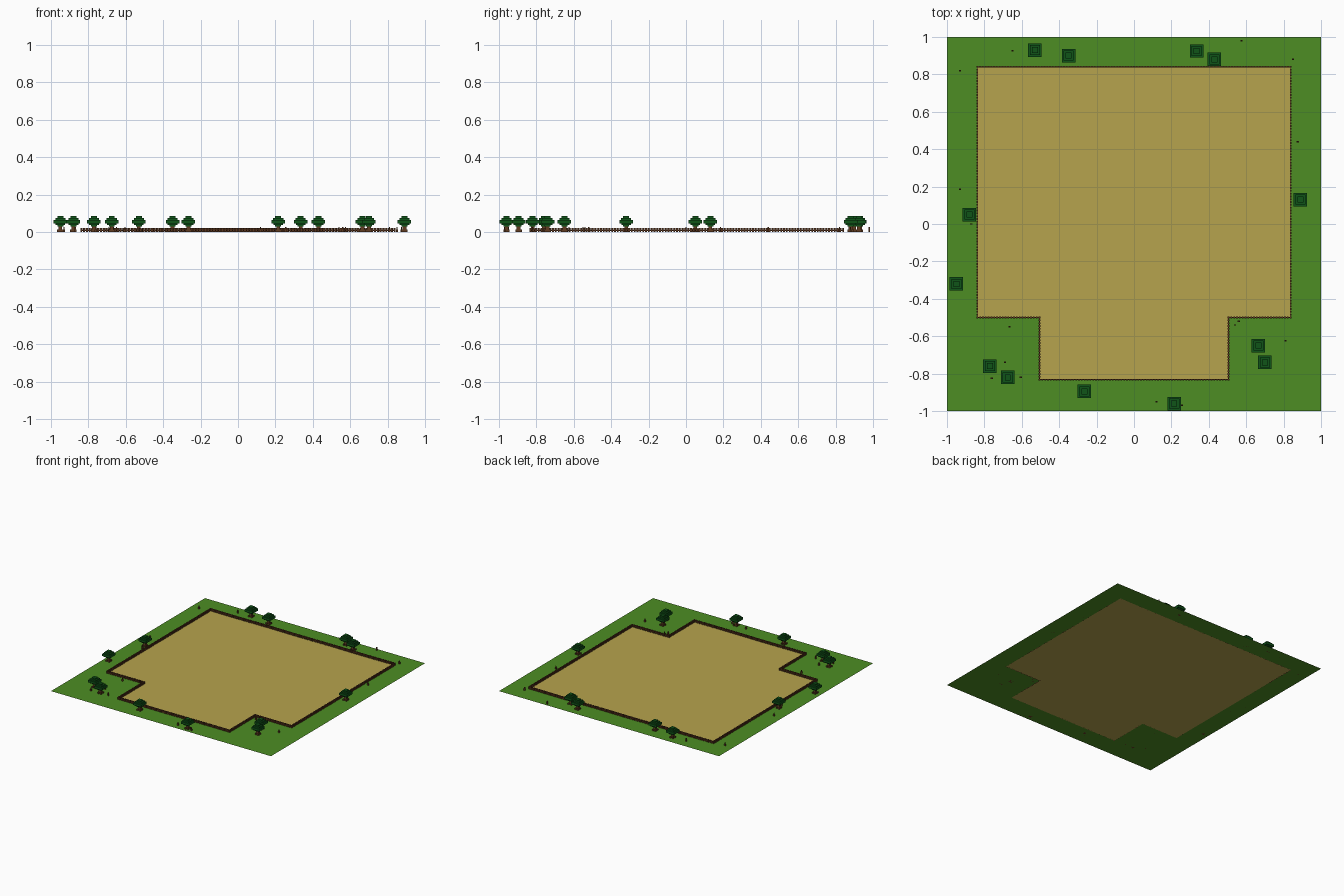
import bpy, bmesh, math
from mathutils import Matrix, Vector

if "Cube" in bpy.data.objects:
    bpy.data.objects.remove(bpy.data.objects["Cube"])


def material(name, rgb):
    m = bpy.data.materials.new(name)
    m.diffuse_color = (*rgb, 1)
    m.use_nodes = True
    m.node_tree.nodes["Principled BSDF"].inputs["Base Color"].default_value = m.diffuse_color
    return m


GRASS = material("grass green", (0.074, 0.27, 0.017))
SAND = material("sand tan", (0.47, 0.37, 0.075))
WOOD = material("fence brown", (0.10, 0.035, 0.013))
BARK = material("bark brown", (0.12, 0.045, 0.015))
LEAF = material("leaf green", (0.005, 0.09, 0.009))


def finish(name, bm, *mats):
    me = bpy.data.meshes.new(name)
    bm.to_mesh(me)
    bm.free()
    for m in mats:
        me.materials.append(m)
    ob = bpy.data.objects.new(name, me)
    bpy.context.collection.objects.link(ob)
    return ob


def box(bm, x0, x1, y0, y1, z0, z1, mat=0):
    mtx = (Matrix.Translation(((x0 + x1) / 2, (y0 + y1) / 2, (z0 + z1) / 2))
           @ Matrix.Diagonal((x1 - x0, y1 - y0, z1 - z0, 1)))
    for v in bmesh.ops.create_cube(bm, size=1, matrix=mtx)["verts"]:
        for f in v.link_faces:
            f.material_index = mat


def column(bm, x, y, half, z0, z1, mat=0):
    box(bm, x - half, x + half, y - half, y + half, z0, z1, mat)


def flat(bm, pts):
    bm.faces.new([bm.verts.new((x, y, 0)) for x, y in pts])


def rect(bm, x0, x1, y0, y1):
    flat(bm, [(x0, y0), (x1, y0), (x1, y1), (x0, y1)])


# Sand yard: wide field with a narrower front bay
W, B, TOP, STEP, FRONT = 0.838, 0.505, 0.84, -0.50, -0.832
outline = [(-B, FRONT), (B, FRONT), (B, STEP), (W, STEP),
           (W, TOP), (-W, TOP), (-W, STEP), (-B, STEP)]
bm = bmesh.new()
flat(bm, outline)
finish("sand_yard", bm, SAND)

# Grass border around the yard
bm = bmesh.new()
rect(bm, -1, 1, TOP, 1)
rect(bm, -1, 1, -1, FRONT)
rect(bm, -1, -W, STEP, TOP)
rect(bm, W, 1, STEP, TOP)
rect(bm, -1, -B, FRONT, STEP)
rect(bm, B, 1, FRONT, STEP)
finish("grass_border", bm, GRASS)

# Picket fence following the yard outline: two rails and closely set posts
bm = bmesh.new()
for i, a in enumerate(outline):
    p, q = Vector(a), Vector(outline[(i + 1) % len(outline)])
    r = 0.002
    for z in (0.006, 0.014):
        box(bm, min(p.x, q.x) - r, max(p.x, q.x) + r,
            min(p.y, q.y) - r, max(p.y, q.y) + r, z, z + 0.004)
    n = max(1, round((q - p).length / 0.015))
    for k in range(n):
        c = p.lerp(q, k / n)
        column(bm, c.x, c.y, 0.0045, 0, 0.021)
finish("picket_fence", bm, WOOD)

# Blocky trees: root flare, trunk and stepped crown
trees = [(-.53, .93), (-.35, .90), (.335, .925), (.43, .88), (.89, .13),
         (-.88, .05), (-.95, -.32), (-.77, -.76), (-.675, -.82),
         (-.265, -.895), (.215, -.96), (.665, -.65), (.70, -.74)]
crown = [(.016, .030, .038), (.026, .038, .046), (.036, .046, .064),
         (.027, .064, .075), (.016, .075, .085)]
for i, (x, y) in enumerate(trees):
    bm = bmesh.new()
    column(bm, x, y, 0.010, 0, 0.034)
    for sx in (-1, 1):
        for sy in (-1, 1):
            column(bm, x + sx * 0.011, y + sy * 0.011, 0.006, 0, 0.012)
    finish(f"tree_trunk_{i + 1}", bm, BARK)
    bm = bmesh.new()
    for half, z0, z1 in crown:
        column(bm, x, y, half, z0, z1)
    finish(f"tree_crown_{i + 1}", bm, LEAF)

# Small stumps scattered on the grass
stumps = [(-.65, .925), (-.93, .82), (.575, .98), (.85, .88), (.875, .44),
          (-.93, .185), (-.87, 0), (-.665, -.55), (-.69, -.74), (-.76, -.825),
          (-.605, -.82), (.56, -.52), (.54, -.54), (.81, -.625),
          (.12, -.95), (.255, -.97)]
bm = bmesh.new()
for x, y in stumps:
    box(bm, x - .006, x + .006, y - .004, y + .004, 0, 0.014)
    box(bm, x - .003, x + .003, y - .003, y + .003, 0.014, 0.026)
finish("stumps", bm, BARK)
